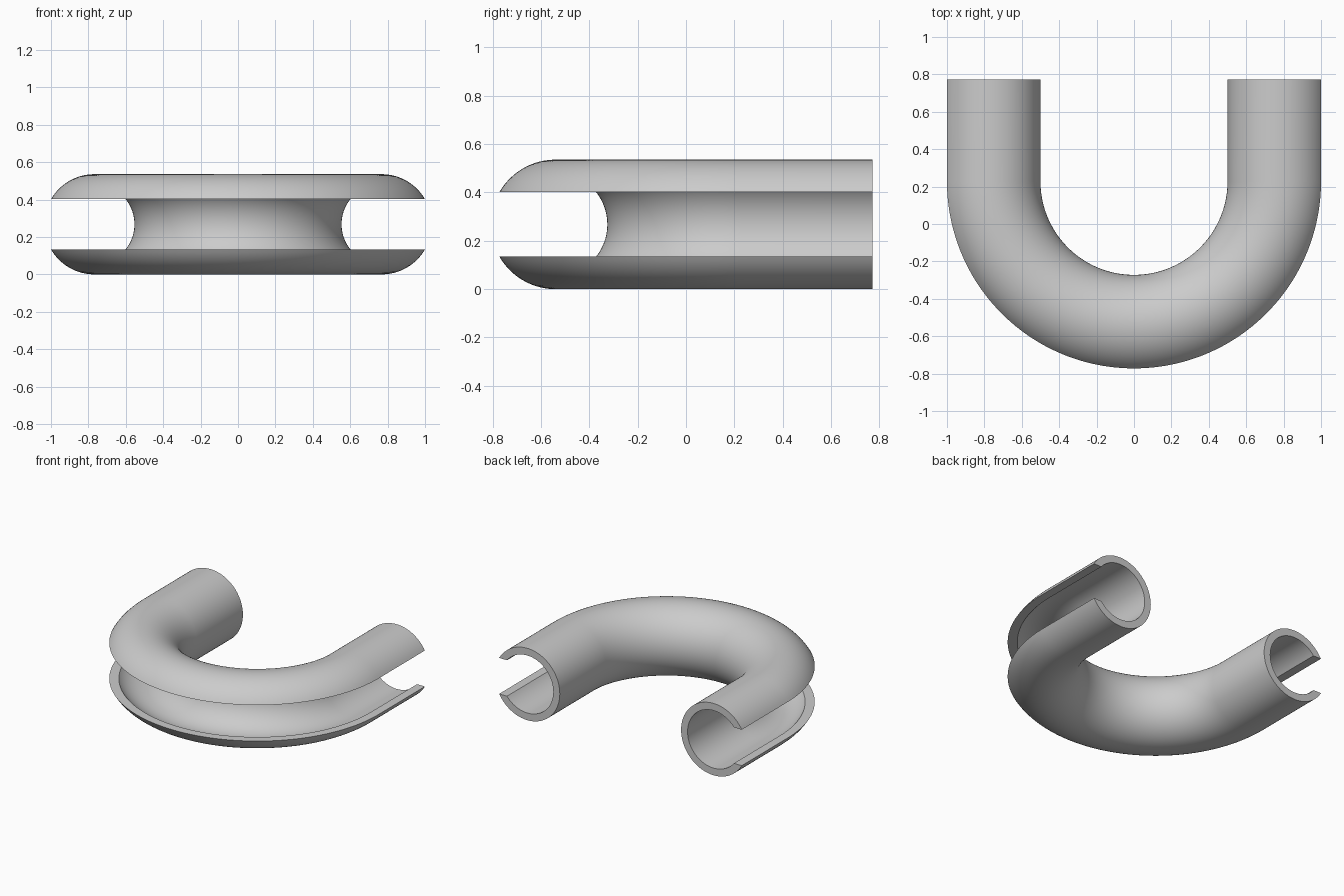
import bpy, bmesh
from math import sin, cos, asin, pi, sqrt
from mathutils import Vector

cube = bpy.data.objects.get("Cube")
if cube:
    bpy.data.objects.remove(cube)

# Main sizes
R_OUT = 0.5 / (1 + sqrt(3) / 2)   # outer tube radius
R_IN = 0.8 * R_OUT                # inner tube radius
SLOT = R_OUT / 2                  # half height of the outer slot
BEND = 0.5 + R_OUT                # radius of the bend centre line
BACK = 0.772                      # leg ends
BEND_Y = 1 - BACK                 # centre of the bend
SIDES, STEPS = 72, 96

grey = bpy.data.materials.new("plain grey")
grey.use_nodes = True
colour = (0.6, 0.6, 0.6, 1)
grey.diffuse_color = colour
grey.node_tree.nodes["Principled BSDF"].inputs["Base Color"].default_value = colour


def arc(radius):
    """Open arc of the section, ending at the flat slot lips."""
    start = asin(SLOT / radius)
    span = 2 * pi - 2 * start
    return [(radius * cos(start + span * i / SIDES), radius * sin(start + span * i / SIDES))
            for i in range(SIDES + 1)]


# C-shaped section: outer wall, then back along the inner wall
section = arc(R_OUT) + arc(R_IN)[::-1]

# U-shaped path: centre point and outward direction
path = [(Vector((-BEND, BACK, R_OUT)), Vector((-1, 0, 0)))]
for i in range(STEPS + 1):
    a = pi + pi * i / STEPS
    out = Vector((cos(a), sin(a), 0))
    path.append((Vector((0, BEND_Y, R_OUT)) + out * BEND, out))
path.append((Vector((BEND, BACK, R_OUT)), Vector((1, 0, 0))))

# Sweep the section along the path
bm = bmesh.new()
rings = [[bm.verts.new(p + out * u + Vector((0, 0, v))) for u, v in section] for p, out in path]
n = len(section)
for a, b in zip(rings, rings[1:]):
    for i in range(n):
        j = (i + 1) % n
        bm.faces.new((a[i], a[j], b[j], b[i]))

# Cap the leg ends with strips across the wall
for ring in (rings[0], rings[-1]):
    for i in range(SIDES):
        bm.faces.new((ring[i], ring[i + 1], ring[n - 2 - i], ring[n - 1 - i]))
bmesh.ops.recalc_face_normals(bm, faces=bm.faces)

mesh = bpy.data.meshes.new("slotted_u_tube")
bm.to_mesh(mesh)
bm.free()
mesh.materials.append(grey)
tube = bpy.data.objects.new("slotted_u_tube", mesh)
bpy.context.collection.objects.link(tube)

# Smooth walls, crisp lips and ends
bpy.context.view_layer.objects.active = tube
tube.select_set(True)
bpy.ops.object.shade_smooth_by_angle(angle=pi / 6)
